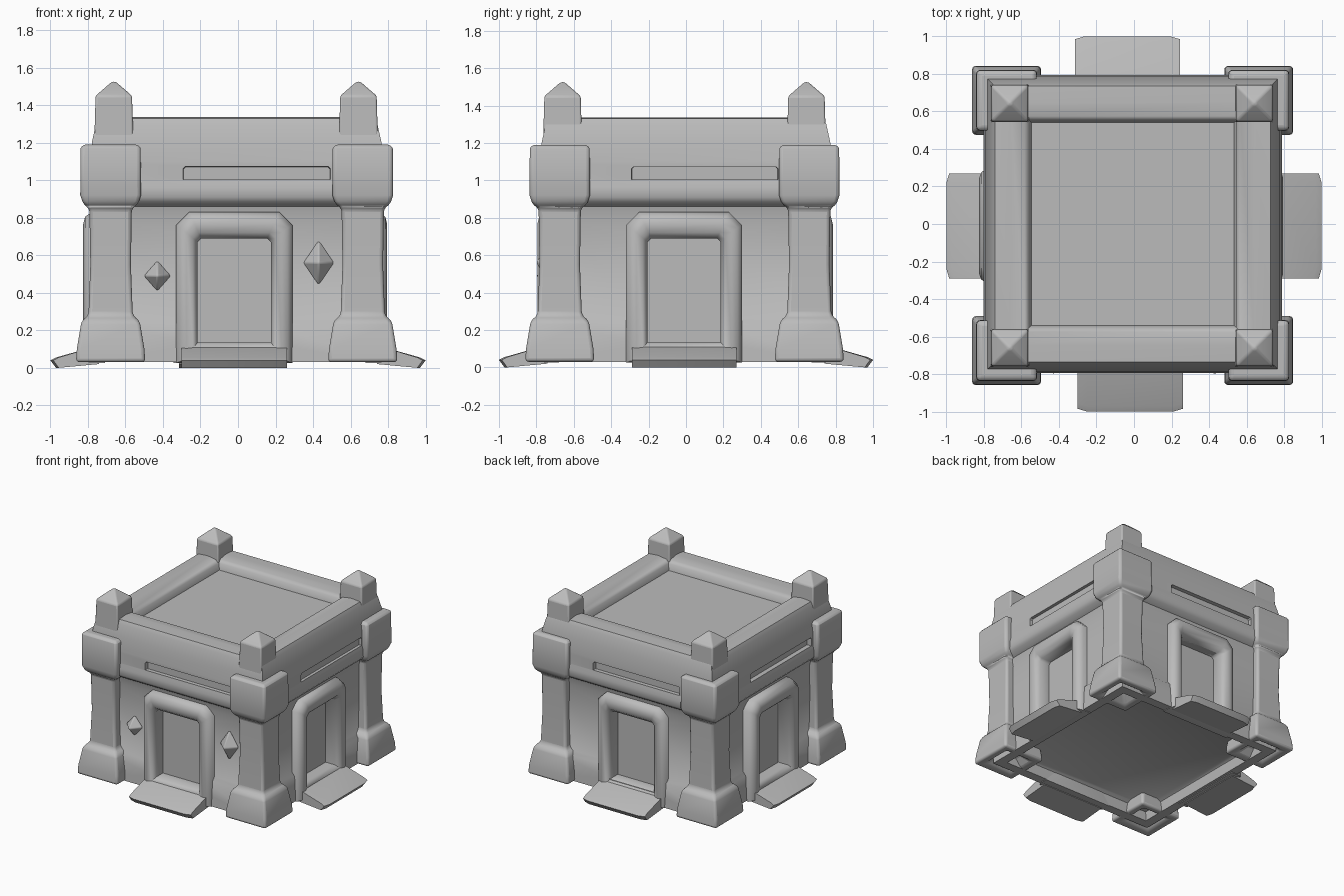
import bpy, bmesh, math
from mathutils import Matrix, Vector

if "Cube" in bpy.data.objects:
    bpy.data.objects.remove(bpy.data.objects["Cube"], do_unlink=True)

stone = bpy.data.materials.new("grey stone")
stone.use_nodes = True
GREY = (0.5, 0.5, 0.5, 1)
stone.diffuse_color = GREY
stone.node_tree.nodes["Principled BSDF"].inputs["Base Color"].default_value = GREY


def smooth(obj, angle):
    bpy.ops.object.select_all(action='DESELECT')
    obj.select_set(True)
    bpy.context.view_layer.objects.active = obj
    bpy.ops.object.shade_smooth_by_angle(angle=math.radians(angle))


def finish(bm, name, matrix=Matrix(), bevel=0.0, angle=40):
    """Turn a bmesh into a placed, smooth-shaded stone object."""
    bmesh.ops.recalc_face_normals(bm, faces=bm.faces)
    bm.transform(matrix)
    mesh = bpy.data.meshes.new(name)
    bm.to_mesh(mesh)
    bm.free()
    obj = bpy.data.objects.new(name, mesh)
    bpy.context.collection.objects.link(obj)
    mesh.materials.append(stone)
    if bevel:
        mod = obj.modifiers.new("soft edges", 'BEVEL')
        mod.width, mod.segments, mod.limit_method = bevel, 3, 'ANGLE'
        mod.angle_limit = math.radians(35)
    smooth(obj, angle)
    return obj


def skin(loops, closed=False, caps=False):
    """Bridge equal-length loops of points with quads."""
    bm = bmesh.new()
    rings = [[bm.verts.new(p) for p in loop] for loop in loops]
    pairs = list(zip(rings, rings[1:])) + ([(rings[-1], rings[0])] if closed else [])
    for a, b in pairs:
        for i in range(len(a)):
            j = (i + 1) % len(a)
            bm.faces.new((a[i], a[j], b[j], b[i]))
    if caps:
        bm.faces.new(rings[0])
        bm.faces.new(rings[-1])
    return bm


def square_lathe(profile):
    """Sweep a (half width, height) profile round a square."""
    corners = ((-1, -1), (1, -1), (1, 1), (-1, 1))
    return skin([[(r * x, r * y, z) for x, y in corners] for r, z in profile], caps=True)


def arch(half, bottom, top, chamfer, y):
    return [(-half, y, bottom), (half, y, bottom), (half, y, top - chamfer),
            (half - chamfer, y, top), (chamfer - half, y, top), (-half, y, top - chamfer)]


def cut_pocket(target, loops, place):
    """Cut a pocket into the target and discard the cutter."""
    cutter = finish(skin(loops, caps=True), "pocket_cutter", place)
    cutter.hide_render = True
    cut = target.modifiers.new("pocket", 'BOOLEAN')
    cut.operation, cut.solver, cut.object = 'DIFFERENCE', 'EXACT', cutter
    bpy.context.view_layer.objects.active = target
    bpy.ops.object.modifier_apply(modifier=cut.name)
    bpy.data.objects.remove(cutter, do_unlink=True)


# Body: shallow hollow underside, skirt, walls, cornice, rounded parapet, sunken roof
body = finish(square_lathe([
    (0.64, 0.13), (0.67, 0.11), (0.68, 0.03), (0.755, 0.03), (0.745, 0.23),
    (0.72, 0.26), (0.72, 0.80), (0.735, 0.86), (0.775, 0.885), (0.795, 0.91),
    (0.795, 0.96), (0.785, 1.0), (0.785, 1.10), (0.77, 1.21), (0.75, 1.30),
    (0.735, 1.33), (0.65, 1.337), (0.575, 1.325), (0.552, 1.30), (0.54, 1.25)]),
    "body", Matrix.Translation((-0.007, 0, 0)))

# Four sides: (name, quarter turns, sideways offset, extra reach)
SIDES = (("front", 0, -0.02, 0.0), ("left", 1, -0.01, 0.0),
         ("back", 2, 0.035, -0.01), ("right", 3, 0.01, 0.03))

for side, turns, offset, reach in SIDES:
    turn = Matrix.Rotation(turns * math.pi / 2, 4, 'Z')
    step_place = turn @ Matrix.Translation((offset, 0, 0))
    place = turn @ Matrix.Translation((offset, -reach, 0))

    # Door recess in the wall and shallow slot in the cornice
    cut_pocket(body, [arch(0.2, 0.13, 0.69, 0.02, -0.9),
                      arch(0.2, 0.13, 0.69, 0.02, -0.66)], place)
    cut_pocket(body, [arch(0.40, 1.0, 1.085, 0.01, -0.9),
                      arch(0.39, 1.005, 1.07, 0.01, -0.755)],
               turn @ Matrix.Translation((0.1, 0, 0)))

    # Chunky rounded door surround
    finish(skin([
        arch(0.31, 0.025, 0.83, 0.07, -0.68),
        arch(0.31, 0.025, 0.83, 0.07, -0.75),
        arch(0.285, 0.035, 0.805, 0.06, -0.785),
        arch(0.255, 0.06, 0.765, 0.045, -0.795),
        arch(0.22, 0.105, 0.72, 0.03, -0.785),
        arch(0.195, 0.135, 0.69, 0.02, -0.75),
        arch(0.195, 0.135, 0.69, 0.02, -0.665)], closed=True),
        side + "_door_frame", place, angle=50)

    # Sloping doorstep
    section = ((-0.74, 0.02), (-0.97, 0.0), (-1.0, 0.04), (-0.97, 0.055), (-0.74, 0.12))
    finish(skin([[(x, y * (1 if abs(x) < 0.26 or y > -0.9 else 0.985), z)
                  for y, z in section] for x in (-0.28, -0.23, 0.23, 0.28)], caps=True),
           side + "_doorstep", step_place)

# Corner pillars with flared foot and capital, each with a pointed cap set inward
PILLAR = [(0.06, 0.10), (0.13, 0.03), (0.185, 0.03), (0.18, 0.10), (0.155, 0.25),
          (0.118, 0.28), (0.108, 0.55), (0.113, 0.85), (0.145, 0.87), (0.162, 0.92),
          (0.16, 1.17), (0.15, 1.19)]
CAP = [(0.105, 1.18), (0.097, 1.45), (0.01, 1.525)]
for fb, sy in (("front", -1), ("back", 1)):
    for lr, sx in (("left", 1), ("right", -1)):
        finish(square_lathe(PILLAR), f"{fb}_{lr}_pillar",
               Matrix.Translation((0.672 * sx - 0.007, 0.667 * sy - 0.008, 0)),
               bevel=0.02, angle=45)
        finish(square_lathe(CAP), f"{fb}_{lr}_pillar_cap",
               Matrix.Translation((0.652 * sx - 0.01, 0.652 * sy - 0.008, 0)),
               bevel=0.012, angle=45)

# Faceted gems on the front wall
for name, x, z, half_w, half_h in (("right_gem", -0.43, 0.49, 0.075, 0.085),
                                   ("left_gem", 0.43, 0.56, 0.085, 0.125)):
    bm = bmesh.new()
    bmesh.ops.create_uvsphere(bm, u_segments=4, v_segments=2, radius=1)
    finish(bm, name, Matrix.Translation((x, -0.725, z))
           @ Matrix.Diagonal(Vector((half_w, 0.08, half_h, 1))), bevel=0.008)

smooth(body, 40)
